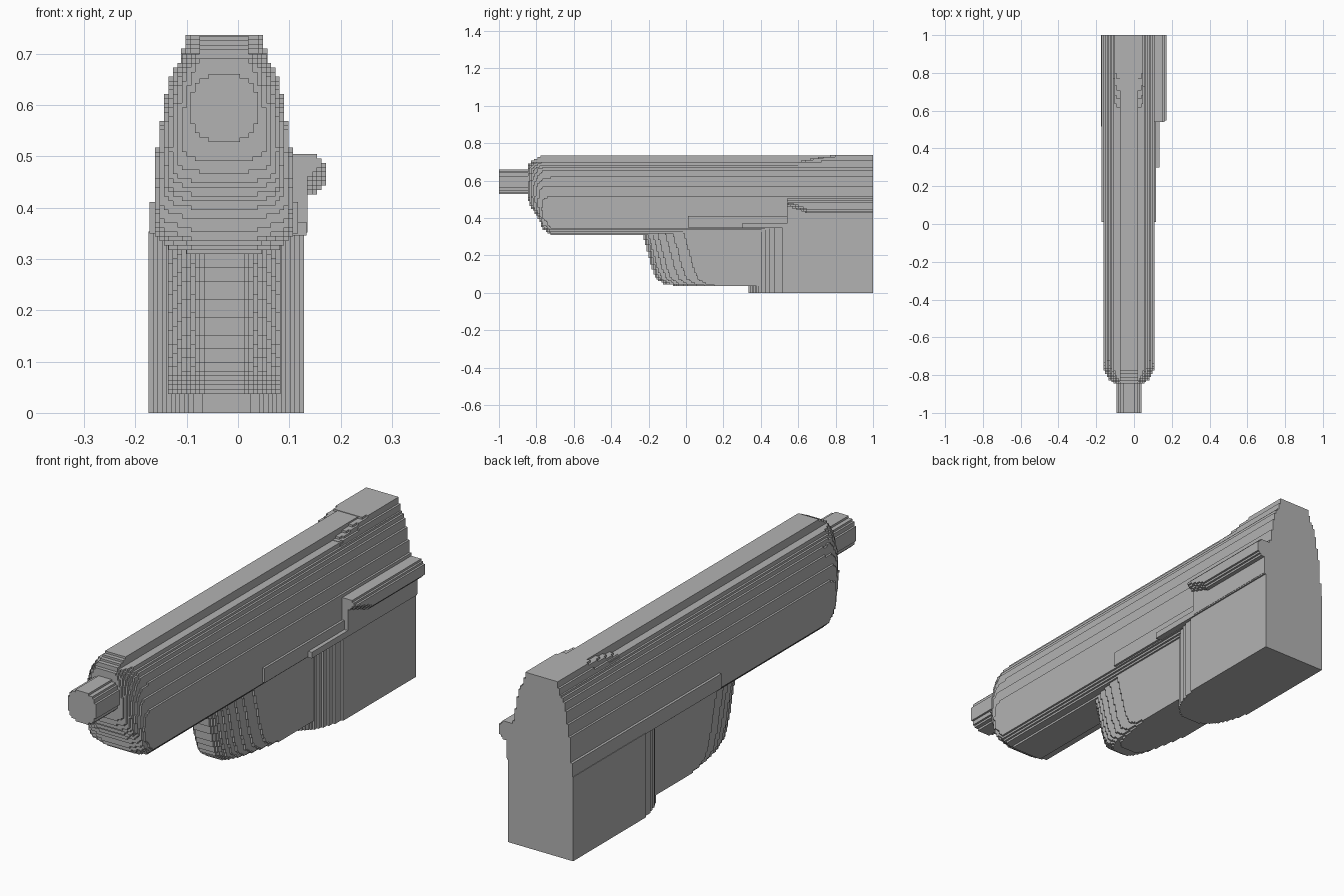
import bpy, bmesh, math

cube = bpy.data.objects.get("Cube")
if cube:
    bpy.data.objects.remove(cube)

PITCH = 0.0087   # size of one step
MID = -0.027     # centre plane of the body

grey = bpy.data.materials.new("plain_grey")
grey.use_nodes = True
grey.diffuse_color = (0.45, 0.45, 0.45, 1)
grey.node_tree.nodes["Principled BSDF"].inputs["Base Color"].default_value = grey.diffuse_color


def loft(name, rings):
    """Closed skin through rings of points, then stepped into blocks."""
    bm = bmesh.new()
    loops = [[bm.verts.new(p) for p in ring] for ring in rings]
    for a, b in zip(loops, loops[1:]):
        for i in range(len(a)):
            j = (i + 1) % len(a)
            bm.faces.new((a[i], a[j], b[j], b[i]))
    bm.faces.new(loops[0])
    bm.faces.new(loops[-1])
    bmesh.ops.recalc_face_normals(bm, faces=bm.faces)
    mesh = bpy.data.meshes.new(name)
    bm.to_mesh(mesh)
    bm.free()
    mesh.materials.append(grey)
    obj = bpy.data.objects.new(name, mesh)
    bpy.context.collection.objects.link(obj)

    points = [p for ring in rings for p in ring]
    size = max(max(c) - min(c) for c in zip(*points))
    steps = 2 * round((size / PITCH - 1) / 2) + 1
    depth = math.ceil(math.log2(steps + 1))
    blocks = obj.modifiers.new("steps", 'REMESH')
    blocks.mode = 'BLOCKS'
    blocks.octree_depth = depth
    blocks.scale = steps / 2 ** depth
    blocks.use_remove_disconnected = False
    blocks.use_smooth_shade = False
    return obj


def mirrored(half):
    """Full outline from (half width, other coordinate) pairs."""
    return [(MID + w, t) for w, t in half] + [(MID - w, t) for w, t in reversed(half)]


def along_y(name, outline, y0, y1):
    return loft(name, [[(x, y, z) for x, z in outline] for y in (y0, y1)])


def box(name, x0, x1, y0, y1, z0, z1):
    return along_y(name, [(x0, z0), (x1, z0), (x1, z1), (x0, z1)], y0, y1)


# Upper body: one cross-section, drawn in towards the nose
section = [(.06, .308), (.115, .325), (.13, .342), (.136, .41), (.134, .46), (.13, .52),
           (.12, .58), (.107, .645), (.093, .675), (.078, .70)]
nose = [(-.845, .55, .50, .69), (-.825, .76, .45, .695), (-.79, .9, .40, .70),
        (-.765, .98, .34, .70), (-.72, 1, .308, .70), (1, 1, .308, .70)]
rings = []
for y, width, low, high in nose:
    half = [(w * width, low + (z - .308) / .392 * (high - low)) for w, z in section]
    rings.append([(x, y, z) for x, z in mirrored(half)])
loft("upper_body", rings)

# Barrel
circle = [(MID + .07 * math.cos(a * math.tau / 32), .594 + .07 * math.sin(a * math.tau / 32))
          for a in range(32)]
along_y("barrel", circle, -1, -.78)

# Narrow top rib and the wide hump at the rear
rib = mirrored([(.05, .66), (.05, .73)])
loft("top_rib", [[(x, y, min(z, top)) for x, z in rib]
                 for y, top in ((-.83, .705), (-.78, .73), (.9, .73))])
loft("rear_hump", [[(x, y, z) for x, z in mirrored([(.085, .62), (.082, .69), (.078, top - .008), (.062, top)])]
                   for y, top in ((.6, .702), (.7, .722), (.8, .737), (1, .737))])

# Front guard: rounded plan, leaning back towards the bottom
plan = [(.035, 0), (.06, .025), (.078, .075), (.098, .17), (.112, .27)]
levels = [(.038, -.05), (.05, -.12), (.075, -.16), (.14, -.185), (.22, -.205), (.29, -.225), (.36, -.245)]
loft("front_guard", [[(x, y, z) for x, y in
                      mirrored([(w, front + d) for w, d in plan] + [(.114, .5)])]
                     for z, front in levels])

# Grip block: flat sides with a rounded front
grip_plan = [(.04, .335), (.08, .36), (.108, .39), (.125, .43), (.138, .47), (.147, .515), (.147, 1)]
loft("grip", [[(x + .004, y, z) for x, y in mirrored(grip_plan)] for z in (.003, .35)])

# Frame rails beside the grip
box("frame", -.17, .115, .01, 1, .35, .41)
box("side_rail", .06, .13, .3, 1, .348, .37)
box("side_plate", .06, .132, .54, 1, .35, .50)

# Side catch with a sloping lower front edge
loft("side_catch", [[(.08, y, low), (.145, y, low), (.167, y, low + .02),
                     (.167, y, .488), (.145, y, .505), (.08, y, .505)]
                    for y, low in ((.54, .465), (.59, .45), (.65, .425), (1, .425))])
